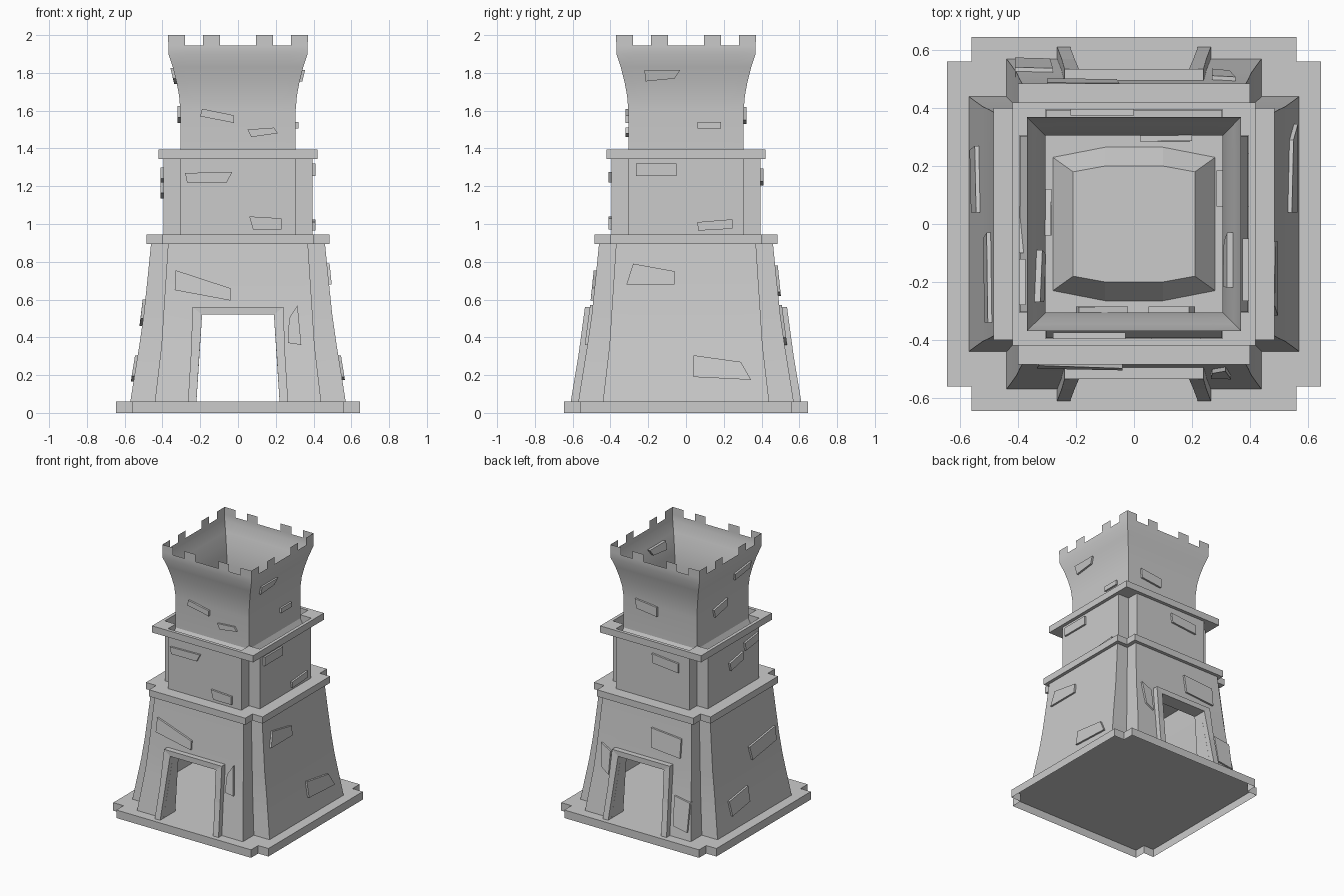
import bpy, bmesh, math
from mathutils import Vector

if "Cube" in bpy.data.objects:
    bpy.data.objects.remove(bpy.data.objects["Cube"])


def finish(name, bm, smooth=False, recalc=True):
    if recalc:
        bmesh.ops.recalc_face_normals(bm, faces=bm.faces)
    me = bpy.data.meshes.new(name)
    bm.to_mesh(me)
    bm.free()
    ob = bpy.data.objects.new(name, me)
    bpy.context.collection.objects.link(ob)
    if smooth:
        bpy.ops.object.select_all(action='DESELECT')
        ob.select_set(True)
        bpy.context.view_layer.objects.active = ob
        bpy.ops.object.shade_smooth_by_angle(angle=math.radians(30))
    return ob


def interp(table, z):
    if z <= table[0][0]:
        return table[0][1]
    for (z0, v0), (z1, v1) in zip(table, table[1:]):
        if z <= z1:
            return v0 + (v1 - v0) * (z - z0) / (z1 - z0)
    return table[-1][1]


def turn(side_pts):
    """Repeat the points of the front side (-y) around four sides."""
    out = []
    for k in range(4):
        for x, y in side_pts:
            for _ in range(k):
                x, y = -y, x
            out.append((x, y))
    return out


def cross(a, b, door=None):
    side = [(-b, -b), (-b, -a)]
    if door:
        side += [(-door, -a), (door, -a)]
    return turn(side + [(b, -a)])


def loft(name, rings, skip=lambda level, i: False, top=False, bottom=False, smooth=False):
    """rings: list of (z, [(x, y), ...]) joined by quads."""
    bm = bmesh.new()
    rows = [[bm.verts.new((x, y, z)) for x, y in pts] for z, pts in rings]
    n = len(rows[0])
    for l in range(len(rows) - 1):
        for i in range(n):
            if not skip(l, i):
                j = (i + 1) % n
                bm.faces.new((rows[l][i], rows[l][j], rows[l + 1][j], rows[l + 1][i]))
    if top:
        bm.faces.new(rows[-1])
    if bottom:
        bm.faces.new(rows[0][::-1])
    return finish(name, bm, smooth, recalc=False)


def box(name, x0, x1, y0, y1, z0, z1):
    ring = [(x0, y0), (x1, y0), (x1, y1), (x0, y1)]
    loft(name, [(z0, ring), (z1, ring)], top=True, bottom=True)


# Profiles: half width against height
LOW = [(.06, .57), (.2, .548), (.36, .522), (.52, .499), (.7, .48), (.9, .46)]
LOW_B = [(.06, .44), (.36, .405), (.9, .37)]
DOOR = [(.06, .22), (.52, .19)]
UP = [(1.36, .305), (1.6, .305), (1.68, .312), (1.75, .325), (1.83, .345), (1.9, .368), (2.0, .37)]

# Base plate, open underneath
loft("base_plate", [(0, cross(.645, .56)), (.06, cross(.645, .56))], top=True)

# Lower storey: flared cross plan, door openings front and back
loft("lower_storey",
     [(z, cross(a, interp(LOW_B, z), interp(DOOR, z))) for z, a in LOW],
     skip=lambda l, i: l < 3 and i in (2, 12), smooth=True)

# Ledge above the lower storey
loft("lower_ledge", [(.895, cross(.485, .40)), (.945, cross(.485, .40))], top=True, bottom=True)

# Middle storey
loft("middle_storey", [(.945, cross(.395, .305)), (1.36, cross(.395, .305))])

# Upper ledge: square frame with corner blocks, leaving a cross shaped hole
for s in (-1, 1):
    box("upper_ledge_bar_y", -.42, .42, *sorted((s * .395, s * .42)), 1.345, 1.395)
    box("upper_ledge_bar_x", *sorted((s * .395, s * .42)), -.395, .395, 1.345, 1.395)
    for t in (-1, 1):
        box("upper_ledge_corner", *sorted((s * .305, s * .395)),
            *sorted((t * .305, t * .395)), 1.345, 1.395)

# Sloping foot of the upper storey inside the slots
loft("upper_foot", [(1.2, cross(.394, .304)), (1.37, cross(.305, .304))])

# Upper storey: flared thin wall with battlements
STEPS = (-1, -.76, -.5, -.26, .26, .5, .76)
heights = [1.36, 1.6, 1.68, 1.75, 1.83, 1.9, 1.945, 2.0]
loft("upper_storey",
     [(z, turn([(s * interp(UP, z), -interp(UP, z)) for s in STEPS])) for z in heights],
     skip=lambda l, i: l == 6 and (i % 7) % 2 == 1, smooth=True)

# Floor of the upper storey with a raised centre and a slab
sq = lambda h: turn([(-h, -h)])
loft("upper_floor", [(1.38, sq(.305)), (1.4, sq(.305))], top=True, bottom=True)


def raised(x, y, m):
    return [(-x, -y), (-.1, -m), (.1, -m), (x, -y), (x, y), (.1, m), (-.1, m), (-x, y)]


loft("raised_floor", [(1.4, raised(.28, .23, .265)), (1.49, raised(.21, .18, .2))], top=True)
box("floor_slab", -.07, .18, -.065, .155, 1.48, 1.495)

# Door frames
for s in (-1, 1):
    bm = bmesh.new()
    # side, outer x, outer z, inner x, inner z, front y
    half = [(.265, .06, .22, .06, .61), (.25, .3, .205, .3, .57), (.24, .56, .19, .52, .535)]
    stations = [(-1, h) for h in half] + [(1, h) for h in half[::-1]]
    rows = []
    for m, (xo, zo, xi, zi, y) in stations:
        rows.append([bm.verts.new(p) for p in (
            (m * xo, s * y, zo), (m * xi, s * y, zi), (m * xi, s * .43, zi), (m * xo, s * .43, zo))])
    for r, q in zip(rows, rows[1:]):
        for i in range(4):
            j = (i + 1) % 4
            bm.faces.new((r[i], r[j], q[j], q[i]))
    bm.faces.new(rows[0])
    bm.faces.new(rows[-1])
    finish("door_frame", bm)


# Raised stones: four (across, height) corners on each wall
def wall(z):
    return interp(LOW, z) if z < .92 else .395 if z < 1.37 else interp(UP, z)


def stone(side, quad):
    bm = bmesh.new()

    def place(u, z, off):
        d = wall(z) + off
        return {"front": (u, -d, z), "back": (u, d, z), "right": (d, u, z), "left": (-d, u, z)}[side]
    a = [bm.verts.new(place(u, z, -.02)) for u, z in quad]
    b = [bm.verts.new(place(u, z, .014)) for u, z in quad]
    bm.faces.new(a)
    bm.faces.new(b)
    for i in range(4):
        j = (i + 1) % 4
        bm.faces.new((a[i], a[j], b[j], b[i]))
    finish(side + "_stone", bm)


for q in (((-.33, .755), (-.04, .66), (-.04, .595), (-.335, .65)),
          ((.27, .5), (.315, .57), (.335, .36), (.265, .37)),
          ((-.28, 1.27), (-.03, 1.275), (-.06, 1.22), (-.27, 1.22)),
          ((.06, 1.04), (.23, 1.03), (.23, .97), (.08, .97)),
          ((-.19, 1.61), (-.02, 1.575), (-.02, 1.535), (-.2, 1.57)),
          ((.05, 1.5), (.19, 1.51), (.21, 1.48), (.07, 1.46))):
    stone("front", q)
for q in (((-.28, .79), (-.06, .75), (-.06, .68), (-.315, .68)),
          ((.04, .305), (.29, .27), (.345, .175), (.04, .19)),
          ((.06, 1.01), (.245, 1.025), (.245, .975), (.065, .965)),
          ((-.22, 1.815), (-.03, 1.815), (-.06, 1.77), (-.215, 1.755))):
    stone("right", q)

# Nearly rectangular stones: left, right, bottom, top, skew
for side, u0, u1, z0, z1, k in (
        ("right", -.265, -.05, 1.255, 1.32, 0), ("right", .06, .185, 1.505, 1.54, 0),
        ("back", -.3, -.05, .63, .77, .01), ("back", -.41, -.28, .13, .34, .01),
        ("back", .27, .35, .38, .55, .02), ("back", -.22, .0, 1.215, 1.285, .01),
        ("back", .02, .2, 1.54, 1.61, .01),
        ("left", -.27, -.09, 1.755, 1.81, -.015), ("left", -.04, .12, 1.55, 1.61, -.015),
        ("left", -.28, -.12, 1.23, 1.29, -.01), ("left", -.1, .06, 1.15, 1.21, -.015),
        ("left", -.34, -.03, .48, .58, -.02), ("left", .04, .27, .18, .29, -.015)):
    stone(side, ((u0, z1 - k), (u1, z1 + k), (u1 - abs(k), z0 + k), (u0, z0 - k)))
